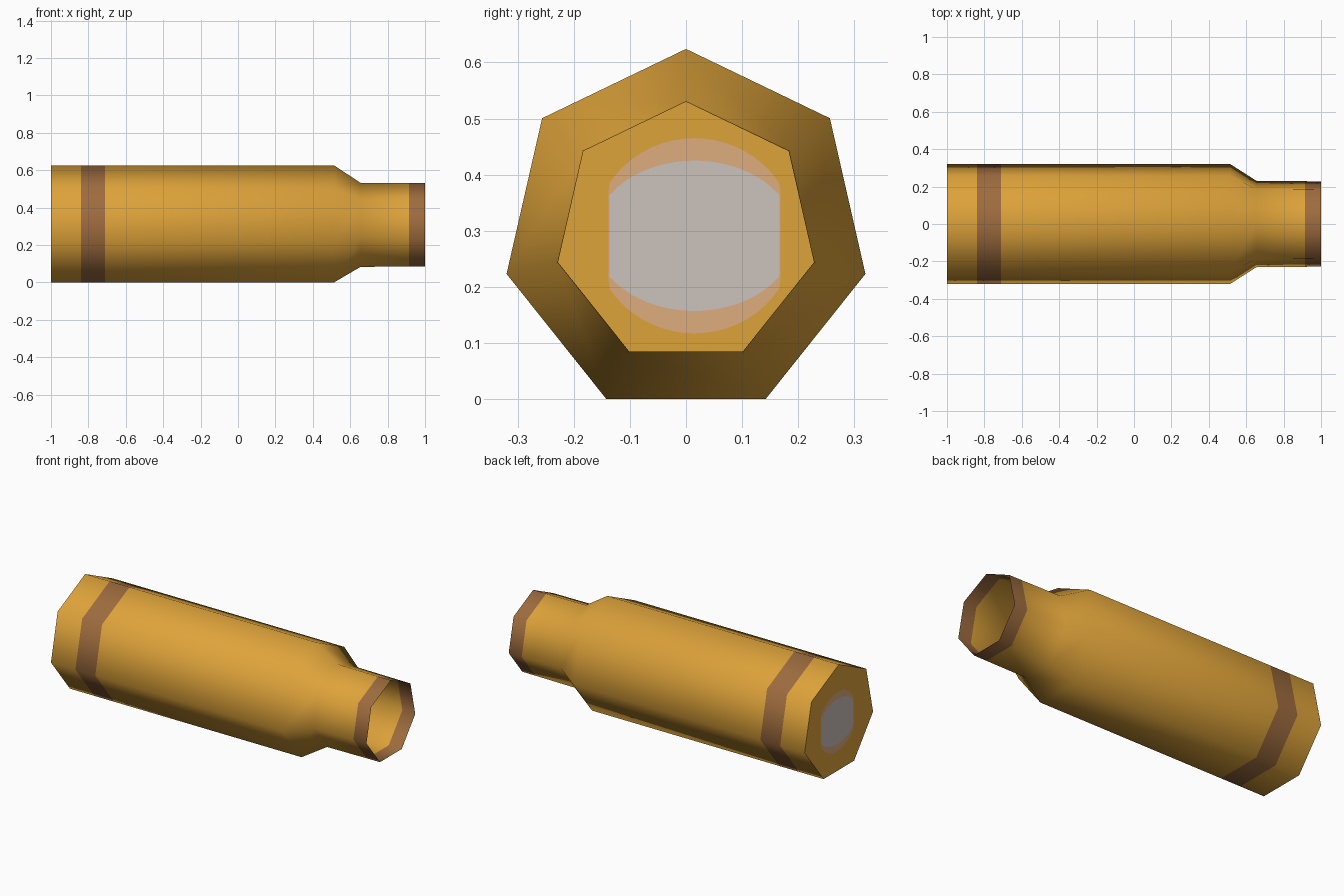
import bpy, bmesh, math

if "Cube" in bpy.data.objects:
    bpy.data.objects.remove(bpy.data.objects["Cube"])

SIDES = 7
R, CZ = 0.328, 0.296          # body radius and axis height


def material(name, rgb):
    m = bpy.data.materials.new(name)
    lin = [((c / 255 + 0.055) / 1.055) ** 2.4 for c in rgb]
    m.diffuse_color = (*lin, 1)
    m.use_nodes = True
    m.node_tree.nodes["Principled BSDF"].inputs["Base Color"].default_value = m.diffuse_color
    return m


brass = material("brass", (222, 163, 58))
brown = material("brown_band", (158, 108, 62))
grey = material("primer_grey", (204, 194, 188))
copper = material("primer_copper", (222, 172, 124))


def finish(bm, name, mats):
    me = bpy.data.meshes.new(name)
    bm.to_mesh(me)
    bm.free()
    for m in mats:
        me.materials.append(m)
    ob = bpy.data.objects.new(name, me)
    bpy.context.collection.objects.link(ob)
    return ob


def bridge(bm, a, b, mat, smooth):
    n = len(a)
    for j in range(n):
        k = (j + 1) % n
        f = bm.faces.new((a[j], b[j], b[k], a[k]))
        f.material_index = mat
        f.smooth = smooth


# Case wall: open seven-sided shell; (x, radius, colour of the section after it)
profile = [(-1.0, R, 0), (-0.84, R, 1), (-0.71, R, 0), (0.515, R, 0),
           (0.655, 0.2365, 0), (0.915, 0.2345, 1), (1.0, 0.234, 0)]
bm = bmesh.new()
rings = []
for x, r, _ in profile:
    rings.append([bm.verts.new((x, r * math.sin(2 * math.pi * j / SIDES),
                                CZ + r * math.cos(2 * math.pi * j / SIDES)))
                  for j in range(SIDES)])
for i in range(len(rings) - 1):
    bridge(bm, rings[i], rings[i + 1], profile[i][2], True)
finish(bm, "case_wall", [brass, brown])

# Case base: flat seven-sided end with a two-colour primer cut into it
N = SIDES * 8


def outer_point(a):
    off = (a % (2 * math.pi / SIDES)) - math.pi / SIDES
    r = R * math.cos(math.pi / SIDES) / math.cos(off)
    return r * math.sin(a), CZ + r * math.cos(a)


def primer_point(a, half_w, half_h, clip):
    # ellipse with its left and right sides cut straight
    s, c = math.sin(a), math.cos(a)
    r = 1 / math.hypot(s / half_w, c / half_h)
    if abs(s) > 1e-6:
        r = min(r, clip / abs(s))
    return 0.015 + r * s, 0.291 + r * c


bm = bmesh.new()
angles = [2 * math.pi * j / N for j in range(N)]
loops = [[bm.verts.new((-1.0, *p)) for p in pts] for pts in (
    [outer_point(a) for a in angles],
    [primer_point(a, 0.18, 0.174, 0.1535) for a in angles],
    [primer_point(a, 0.18, 0.134, 0.1515) for a in angles])]
for i in range(2):
    # wound so the face looks backwards (-x)
    bridge(bm, loops[i + 1], loops[i], i, False)
bm.faces.new(loops[2]).material_index = 2
bm.normal_update()
for f in bm.faces:
    if f.normal.x > 0:
        f.normal_flip()
finish(bm, "case_base", [brass, copper, grey])
